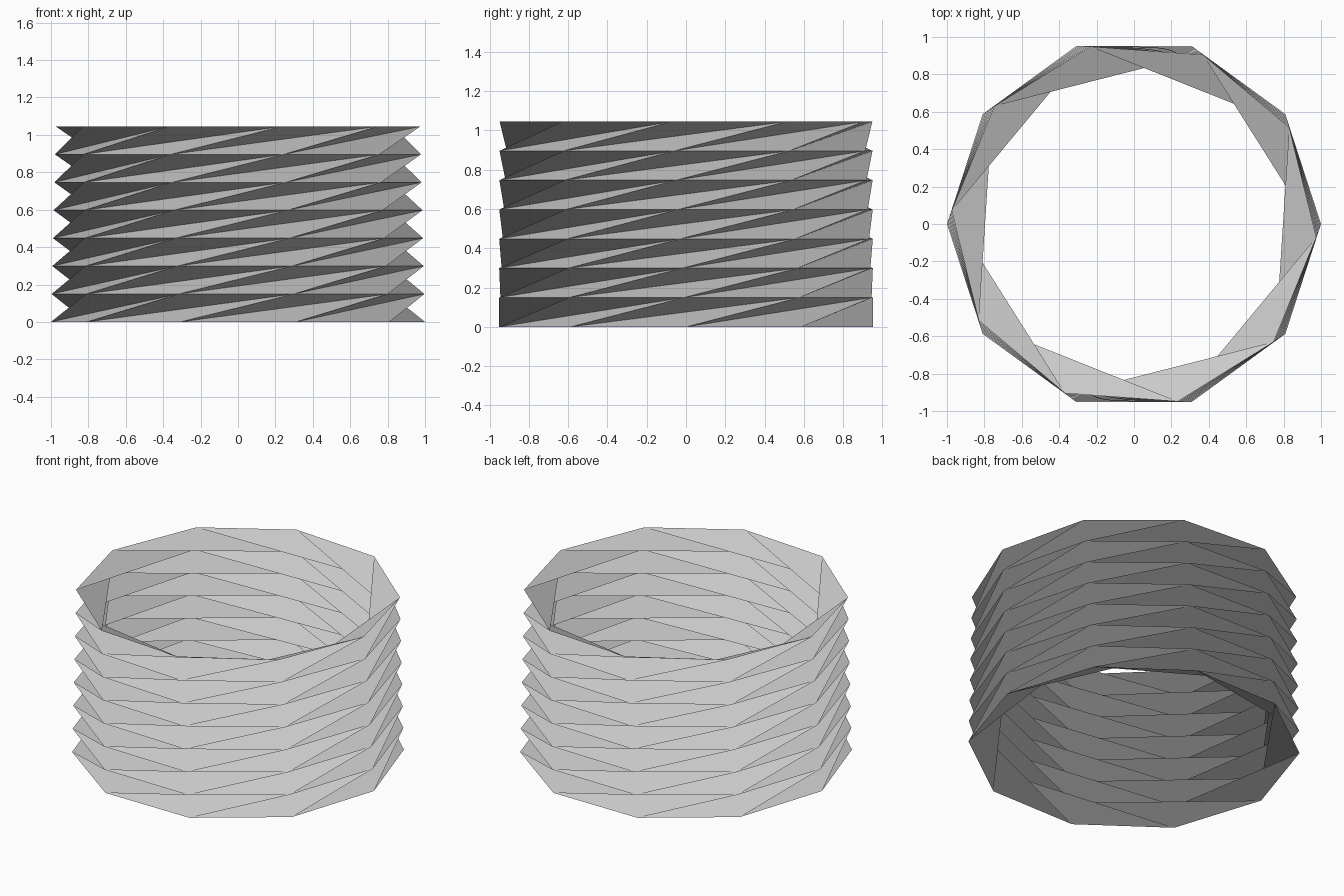
import bpy
import bmesh
from math import cos, sin, tau
from mathutils import Vector

SIDES = 10
LAYERS = 7
HEIGHT = 1.045
SLIDE = 0.0175  # how far each ring's corners slide along the edges below

if "Cube" in bpy.data.objects:
    bpy.data.objects.remove(bpy.data.objects["Cube"])

# Plain grey paper
paper = bpy.data.materials.new("grey_paper")
paper.use_nodes = True
colour = (0.6, 0.6, 0.6, 1)
paper.diffuse_color = colour
paper.node_tree.nodes["Principled BSDF"].inputs["Base Color"].default_value = colour

# Stacked decagons, each inscribed in the one below
bm = bmesh.new()
corners = [Vector((cos(tau * i / SIDES), sin(tau * i / SIDES), 0)) for i in range(SIDES)]
rings = []
for layer in range(LAYERS + 1):
    lift = Vector((0, 0, HEIGHT * layer / LAYERS))
    rings.append([bm.verts.new(c + lift) for c in corners])
    corners = [c.lerp(corners[i - 1], SLIDE) for i, c in enumerate(corners)]

# Twisted folds: an upward and a downward facing triangle per side
for low, high in zip(rings, rings[1:]):
    for i in range(SIDES):
        a, b, c = ((i + n) % SIDES for n in (1, 2, 3))
        bm.faces.new((low[i], low[a], high[b]))
        bm.faces.new((low[a], high[c], high[b]))

mesh = bpy.data.meshes.new("folded_tube")
bm.to_mesh(mesh)
bm.free()
mesh.materials.append(paper)
tube = bpy.data.objects.new("folded_tube", mesh)
bpy.context.collection.objects.link(tube)
